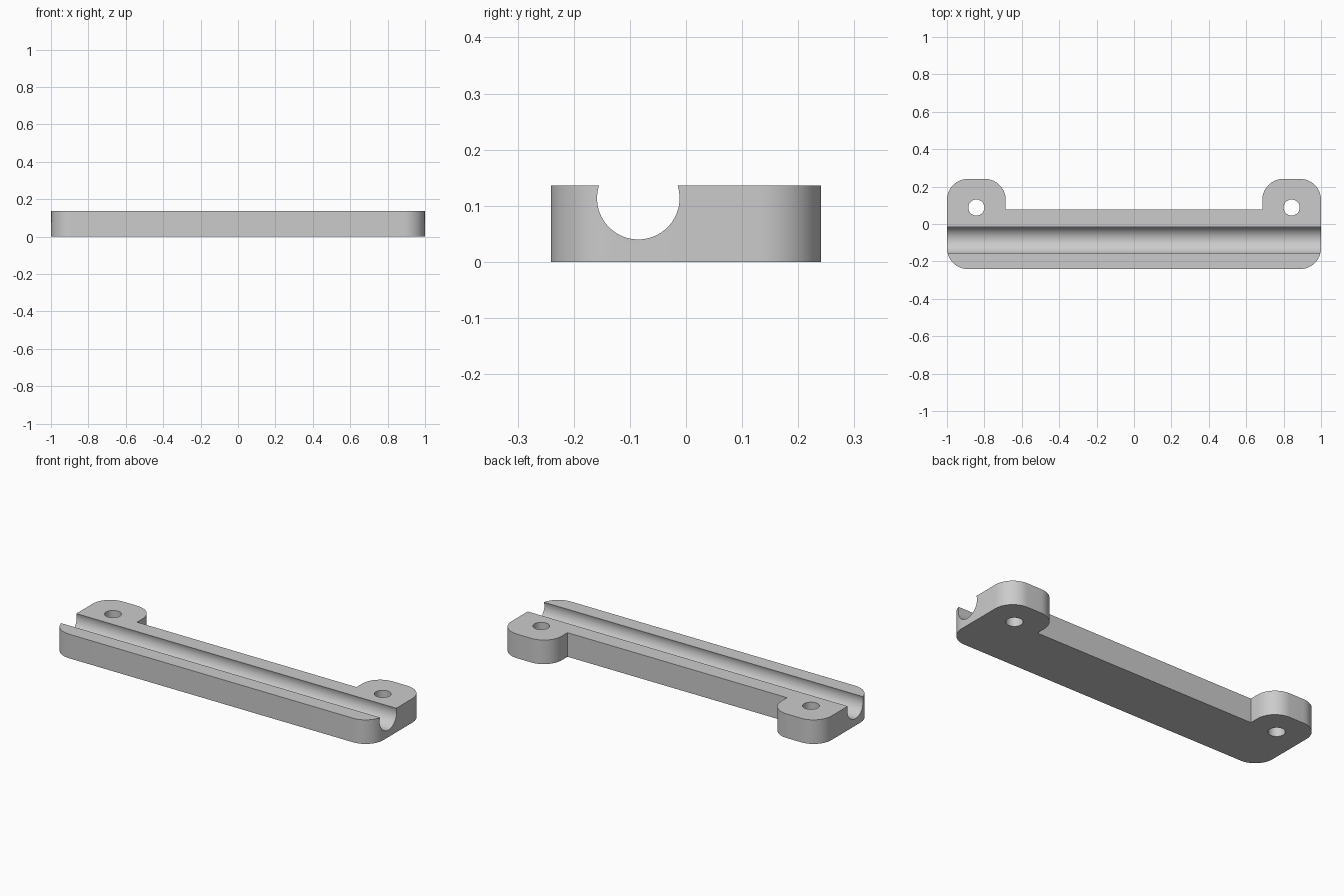
import bpy
import bmesh
from math import cos, sin, pi, radians
from mathutils import Matrix

cube = bpy.data.objects.get("Cube")
if cube:
    bpy.data.objects.remove(cube, do_unlink=True)

HEIGHT = 0.136       # plate thickness
HALF_DEPTH = 0.241   # half of the overall depth
CORNER = 0.112       # corner radius
TAB_INNER = 0.686    # inner side of each mounting tab
RAIL_BACK = 0.078    # back wall between the tabs
GROOVE_Y, GROOVE_Z, GROOVE_R = -0.085, 0.1135, 0.0735
HOLE_X, HOLE_Y, HOLE_R = 0.843, 0.088, 0.043

grey = bpy.data.materials.new("light_grey")
grey.use_nodes = True
grey.diffuse_color = (0.6, 0.6, 0.6, 1)
grey.node_tree.nodes["Principled BSDF"].inputs["Base Color"].default_value = grey.diffuse_color


def make_object(name, bm):
    bmesh.ops.recalc_face_normals(bm, faces=bm.faces)
    mesh = bpy.data.meshes.new(name)
    bm.to_mesh(mesh)
    bm.free()
    mesh.materials.append(grey)
    obj = bpy.data.objects.new(name, mesh)
    bpy.context.collection.objects.link(obj)
    return obj


def arc(cx, cy, start, steps=16):
    """Quarter-circle corner, counter-clockwise from the start angle."""
    angles = [radians(start + 90 * i / steps) for i in range(steps + 1)]
    return [(cx + CORNER * cos(a), cy + CORNER * sin(a)) for a in angles]


def cylinder(name, radius, length, matrix, segments):
    bm = bmesh.new()
    bmesh.ops.create_cone(bm, cap_ends=True, segments=segments, radius1=radius,
                          radius2=radius, depth=length, matrix=matrix)
    obj = make_object(name, bm)
    obj.hide_render = True
    return obj


# Plate outline: right half from the front to the notch, then mirrored
inset = HALF_DEPTH - CORNER
half = arc(1 - CORNER, -inset, -90)
half += arc(1 - CORNER, inset, 0)
half += arc(TAB_INNER + CORNER, inset, 90)
half.append((TAB_INNER, RAIL_BACK))
outline = half + [(-x, y) for x, y in reversed(half)]

bm = bmesh.new()
base = bm.faces.new([bm.verts.new((x, y, 0)) for x, y in outline])
top = bmesh.ops.extrude_face_region(bm, geom=[base])
bmesh.ops.translate(bm, vec=(0, 0, HEIGHT),
                    verts=[v for v in top["geom"] if isinstance(v, bmesh.types.BMVert)])
plate = make_object("grooved_mounting_plate", bm)

# Cutters: the long round groove and one screw hole per tab
along_x = Matrix.Translation((0, GROOVE_Y, GROOVE_Z)) @ Matrix.Rotation(pi / 2, 4, "Y")
cutters = [cylinder("groove_cutter", GROOVE_R, 2.4, along_x, 96)]
for side, sign in (("left", 1), ("right", -1)):
    place = Matrix.Translation((sign * HOLE_X, HOLE_Y, HEIGHT / 2))
    cutters.append(cylinder(side + "_hole_cutter", HOLE_R, 0.4, place, 48))

bpy.ops.object.select_all(action="DESELECT")
plate.select_set(True)
bpy.context.view_layer.objects.active = plate
for cutter in cutters:
    cut = plate.modifiers.new(cutter.name, "BOOLEAN")
    cut.operation = "DIFFERENCE"
    cut.solver = "EXACT"
    cut.object = cutter
    bpy.ops.object.modifier_apply(modifier=cut.name)
    bpy.data.objects.remove(cutter, do_unlink=True)

bpy.ops.object.shade_smooth_by_angle(angle=radians(30))
